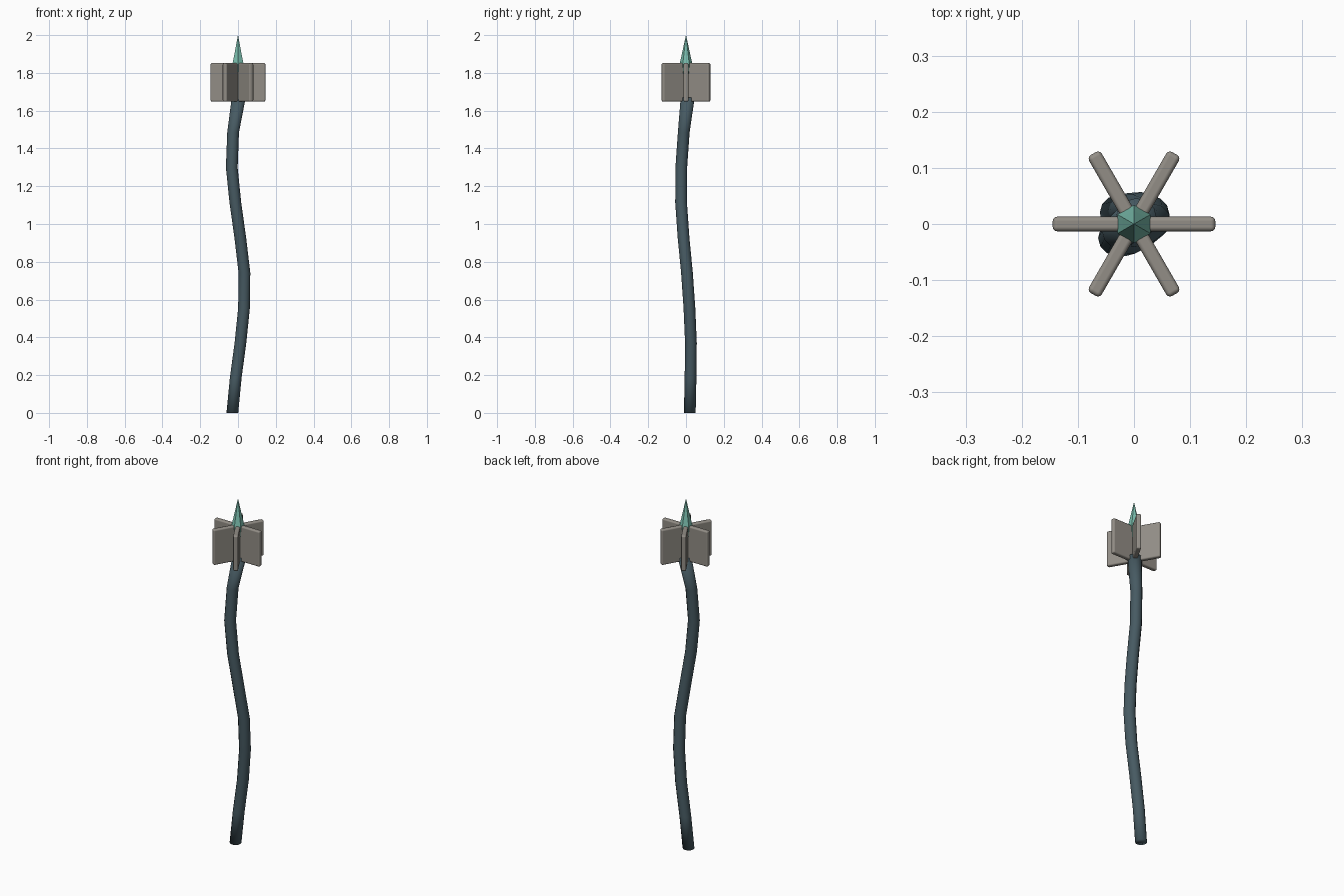
import bpy, bmesh, math
from mathutils import Vector

cube = bpy.data.objects.get("Cube")
if cube:
    bpy.data.objects.remove(cube, do_unlink=True)


def material(name, rgb):
    mat = bpy.data.materials.new(name)
    mat.use_nodes = True
    mat.diffuse_color = (*rgb, 1)
    mat.node_tree.nodes["Principled BSDF"].inputs["Base Color"].default_value = (*rgb, 1)
    return mat


def finish(bm, name, mat, smooth=False):
    bmesh.ops.recalc_face_normals(bm, faces=bm.faces[:])
    for face in bm.faces:
        face.smooth = smooth
    mesh = bpy.data.meshes.new(name)
    bm.to_mesh(mesh)
    bm.free()
    mesh.materials.append(mat)
    obj = bpy.data.objects.new(name, mesh)
    bpy.context.collection.objects.link(obj)
    return obj


def loft(sections, sides, start=0.0):
    """Skin rings given as (centre, radius) and cap both ends."""
    bm = bmesh.new()
    rings = []
    for centre, radius in sections:
        ring = []
        for i in range(sides):
            a = start + math.tau * i / sides
            offset = Vector((math.cos(a), math.sin(a), 0)) * radius
            ring.append(bm.verts.new(Vector(centre) + offset))
        rings.append(ring)
    for low, high in zip(rings, rings[1:]):
        for i in range(sides):
            j = (i + 1) % sides
            bm.faces.new((low[i], low[j], high[j], high[i]))
    bm.faces.new(rings[0][::-1])
    bm.faces.new(rings[-1])
    return bm


slate = material("dark slate", (0.062, 0.102, 0.122))
stone = material("warm grey stone", (0.29, 0.27, 0.24))
teal = material("teal crystal", (0.19, 0.50, 0.41))

# Wavy shaft, slightly flared at the top
path = [(-.03, .02), (-.012, .024), (.013, .026), (.032, .018), (.034, .005),
        (.012, -.013), (-.014, -.026), (-.033, -.025), (-.026, -.012), (.004, .009)]
top = 1.67
sections = []
for i, (x, y) in enumerate(path):
    radius = 0.037 if i == len(path) - 1 else 0.031
    sections.append(((x, y, top * i / (len(path) - 1)), radius))
finish(loft(sections, 12), "shaft", slate, smooth=True)

# Six rounded flanges around the head
inner, outer, thick, low, high = 0.012, 0.145, 0.026, 1.648, 1.852
for i in range(6):
    bm = bmesh.new()
    bmesh.ops.create_cube(bm, size=1)
    bmesh.ops.scale(bm, vec=(outer - inner, thick, high - low), verts=bm.verts[:])
    bmesh.ops.translate(bm, vec=((inner + outer) / 2, 0, (low + high) / 2), verts=bm.verts[:])
    flange = finish(bm, f"flange_{i + 1}", stone, smooth=True)
    flange.rotation_euler.z = math.radians(60 * i)
    bevel = flange.modifiers.new("rounded edges", "BEVEL")
    bevel.width = 0.008
    bevel.segments = 3
    bevel.harden_normals = True

# Six-sided crystal spike, tapering down between the flanges
spike = [(1.68, .014), (1.78, .026), (1.848, .034), (1.89, .024), (2.0, .0004)]
finish(loft([((0, 0, z), r) for z, r in spike], 6, math.radians(30)), "crystal_spike", teal)
